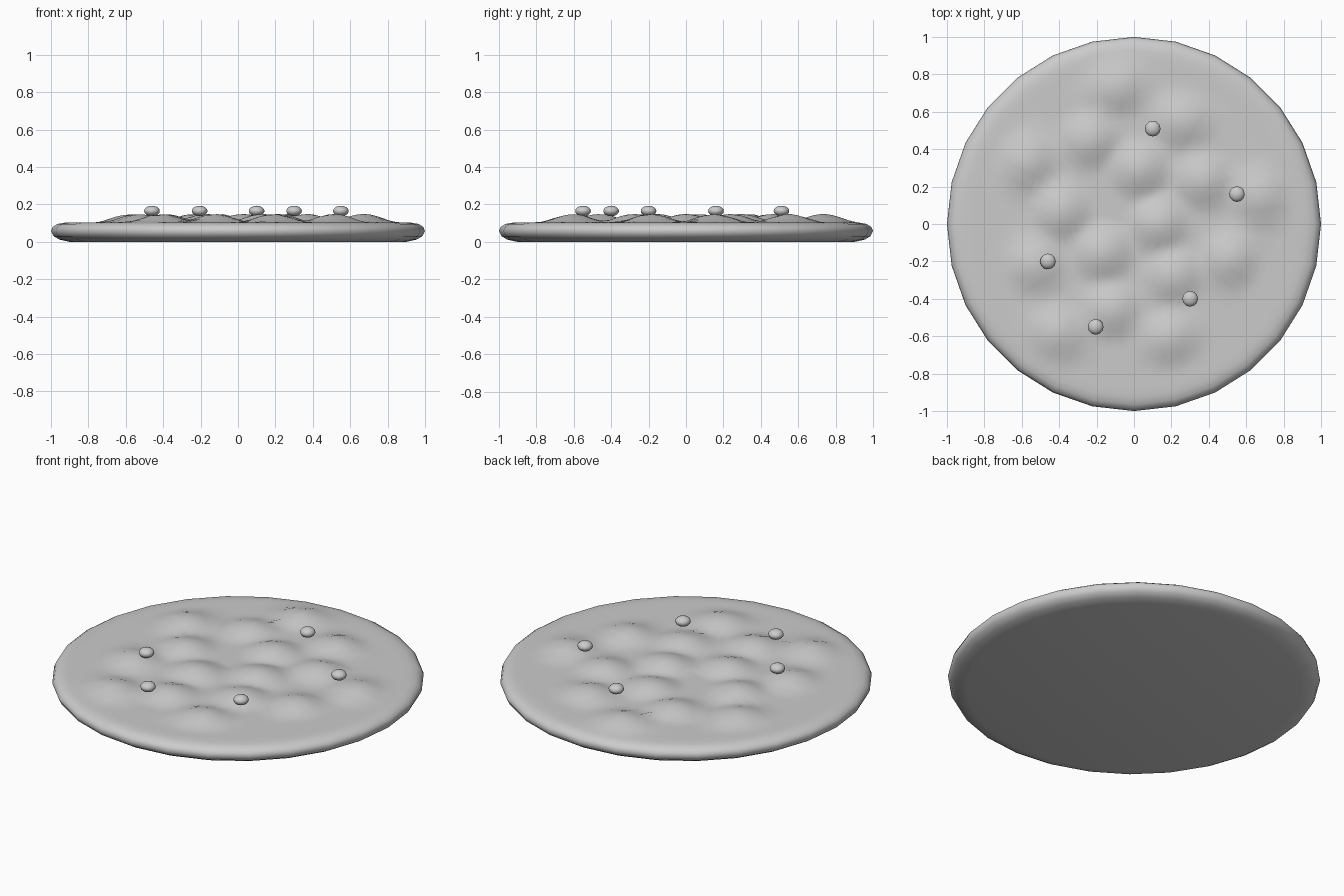
import bpy, bmesh, math

if "Cube" in bpy.data.objects:
    bpy.data.objects.remove(bpy.data.objects["Cube"], do_unlink=True)

SIDES = 56
GOLDEN = math.radians(137.5)


def make_material(name, value):
    mat = bpy.data.materials.new(name)
    mat.use_nodes = True
    colour = (value, value, value, 1)
    mat.diffuse_color = colour
    mat.node_tree.nodes["Principled BSDF"].inputs["Base Color"].default_value = colour
    return mat


grey = make_material("plain grey", 0.6)

# Lump centres on a clockwise sunflower spiral
lumps = []
for i in range(16):
    r = 0.1875 * math.sqrt(i + 0.5)
    lumps.append((r * math.cos(-i * GOLDEN), r * math.sin(-i * GOLDEN)))


def top_height(x, y):
    height = 0
    for cx, cy in lumps:
        d = math.hypot(x - cx, y - cy) / 0.19
        if d < 1:
            height = max(height, 0.045 * math.cos(d * math.pi / 2) ** 1.6)
    return height


# Disc: rounded rim profile swept around z, top surface raised by the lumps
bm = bmesh.new()
rim = [(0.9, 0.0), (0.955, 0.012), (0.985, 0.03), (1.0, 0.058),
       (0.99, 0.08), (0.965, 0.096), (0.93, 0.102)]
profile = rim + [(0.9 * k / 26, 0.104) for k in range(26, 0, -1)]
rings = []
for r, z in profile:
    ring = []
    for s in range(SIDES):
        # every second vertex sits on a chord, giving a 28-sided outline
        a = 2 * math.pi * s / SIDES
        rr = r * (math.cos(math.pi / 28) if s % 2 else 1)
        x, y = rr * math.cos(a), rr * math.sin(a)
        ring.append(bm.verts.new((x, y, z + (top_height(x, y) if z > 0.1 else 0))))
    rings.append(ring)
for low, high in zip(rings, rings[1:]):
    for s in range(SIDES):
        t = (s + 1) % SIDES
        bm.faces.new((low[s], low[t], high[t], high[s]))
bm.faces.new(rings[0][::-1])
bm.faces.new(rings[-1])
mesh = bpy.data.meshes.new("lumpy_disc")
bm.to_mesh(mesh)
bm.free()
mesh.materials.append(grey)
mesh.shade_smooth()
disc = bpy.data.objects.new("lumpy_disc", mesh)
bpy.context.collection.objects.link(disc)

# Five small flattened beads floating just over the top
beads = [(0.1, 0.51), (0.55, 0.16), (-0.46, -0.2), (0.3, -0.4), (-0.205, -0.55)]
for i, (x, y) in enumerate(beads):
    bpy.ops.mesh.primitive_uv_sphere_add(segments=12, ring_count=8, radius=0.042,
                                         location=(x, y, 0.165))
    bead = bpy.context.object
    bead.name = f"bead_{i + 1}"
    bead.scale.z = 0.67
    bead.data.materials.append(grey)
    bead.data.shade_smooth()
